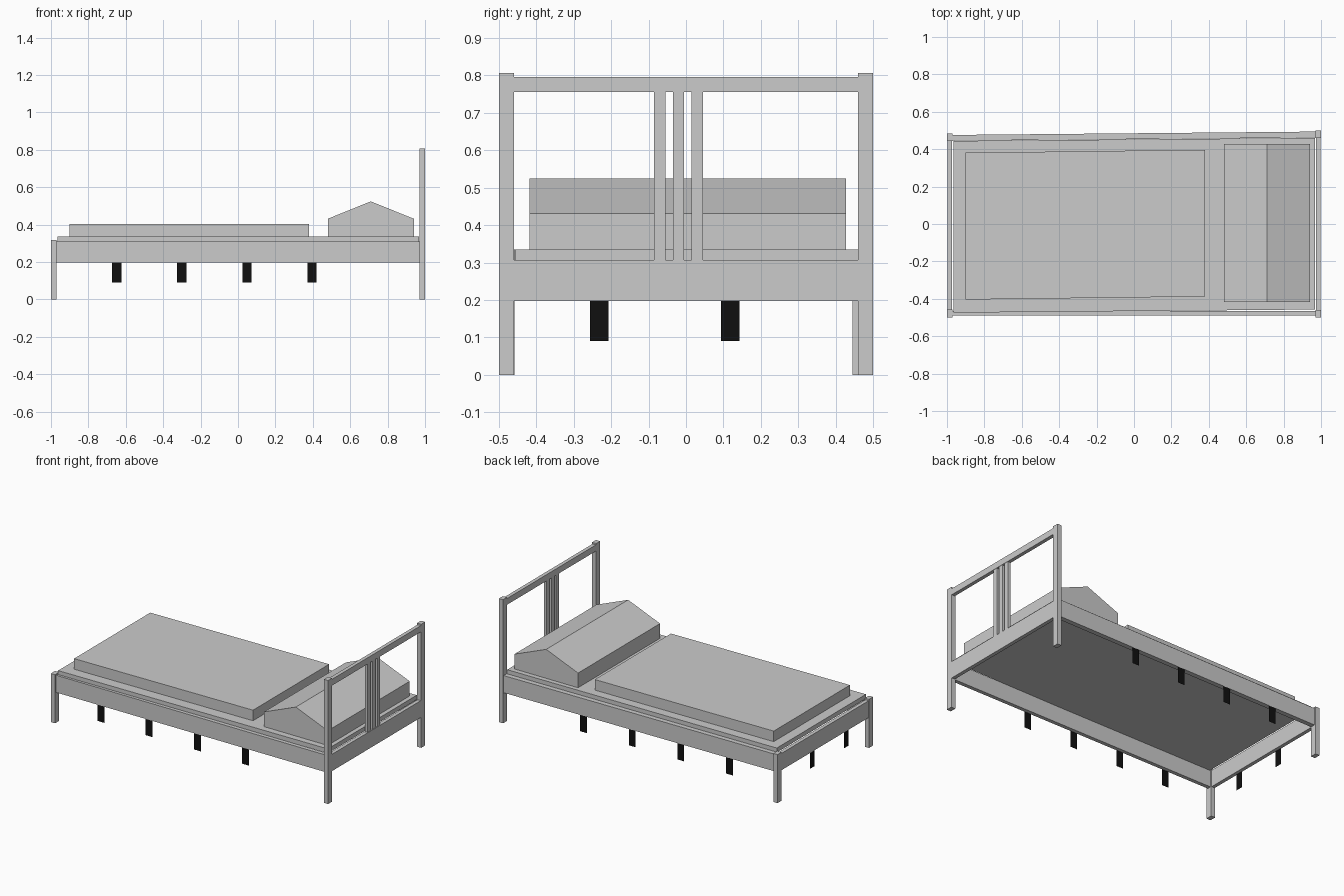
import bpy

if "Cube" in bpy.data.objects:
    bpy.data.objects.remove(bpy.data.objects["Cube"])


def make_object(name, verts, faces, material=None):
    mesh = bpy.data.meshes.new(name)
    mesh.from_pydata(verts, [], faces)
    mesh.update()
    obj = bpy.data.objects.new(name, mesh)
    bpy.context.collection.objects.link(obj)
    if material:
        mesh.materials.append(material)
    return obj


def prism(name, base, offset):
    """Extrude a closed polygon (counter-clockwise seen against offset)."""
    n = len(base)
    top = [tuple(a + b for a, b in zip(p, offset)) for p in base]
    faces = [tuple(reversed(range(n))), tuple(range(n, 2 * n))]
    faces += [(i, (i + 1) % n, n + (i + 1) % n, n + i) for i in range(n)]
    return make_object(name, list(base) + top, faces)


def slab(name, x, y_left, z, y_right=None):
    """Box whose y range may differ at its two x ends."""
    yr = y_right or y_left
    base = [(x[0], y_left[0], z[0]), (x[1], yr[0], z[0]),
            (x[1], yr[1], z[0]), (x[0], y_left[1], z[0])]
    return prism(name, base, (0, 0, z[1] - z[0]))


# Headboard: posts, rails and slats
slab("head_post_front", (0.97, 1.0), (-0.50, -0.46), (0, 0.806))
slab("head_post_back", (0.97, 1.0), (0.46, 0.50), (0, 0.806))
slab("head_top_rail", (0.973, 0.997), (-0.46, 0.46), (0.755, 0.796))
slab("head_lower_rail", (0.973, 0.997), (-0.46, 0.46), (0.197, 0.307))
for i, y in enumerate((-0.07, -0.02, 0.03)):
    slab(f"head_slat_{i + 1}", (0.975, 0.995), (y - 0.015, y + 0.015), (0.307, 0.756))

# Foot end
slab("foot_post_front", (-1.0, -0.97), (-0.50, -0.458), (0, 0.317))
slab("foot_post_back", (-1.0, -0.97), (0.444, 0.485), (0, 0.317))
slab("foot_rail", (-0.997, -0.973), (-0.458, 0.444), (0.197, 0.307))

# Side rails, the back one slightly splayed
slab("side_rail_front", (-0.97, 0.97), (-0.489, -0.464), (0.197, 0.309))
slab("side_rail_back", (-0.97, 0.97), (0.445, 0.476), (0.197, 0.309), (0.462, 0.494))

# Mattress and folded cover
slab("mattress", (-0.966, 0.968), (-0.474, 0.444), (0.306, 0.335), (-0.457, 0.460))
slab("cover", (-0.90, 0.38), (-0.404, 0.381), (0.335, 0.404), (-0.388, 0.397))

# Pillow with ridged top
profile = [(0.48, 0.335), (0.94, 0.335), (0.94, 0.431), (0.71, 0.524), (0.48, 0.431)]
pillow = prism("pillow", [(x, 0.427, z) for x, z in profile], (0, -0.845, 0))
pillow.data.flip_normals()
pillow.data.update()

# Thin black support tabs below the rails
black = bpy.data.materials.new("black")
black.diffuse_color = (0.005, 0.005, 0.005, 1)
black.use_nodes = True
black.node_tree.nodes["Principled BSDF"].inputs["Base Color"].default_value = black.diffuse_color
z0, z1 = 0.091, 0.198
for i in range(4):
    x = -0.648 + 0.348 * i
    yb = 0.476 + 0.018 * (x + 0.97) / 1.94
    for side, y in (("front", -0.488), ("back", yb)):
        make_object(f"{side}_tab_{i + 1}",
                    [(x - 0.025, y, z0), (x + 0.025, y, z0),
                     (x + 0.025, y, z1), (x - 0.025, y, z1)],
                    [(0, 1, 2, 3) if side == "front" else (3, 2, 1, 0)], black)
for i, y in enumerate((-0.232, 0.118)):
    make_object(f"foot_tab_{i + 1}",
                [(-0.994, y - 0.025, z0), (-0.994, y + 0.025, z0),
                 (-0.994, y + 0.025, z1), (-0.994, y - 0.025, z1)],
                [(3, 2, 1, 0)], black)
